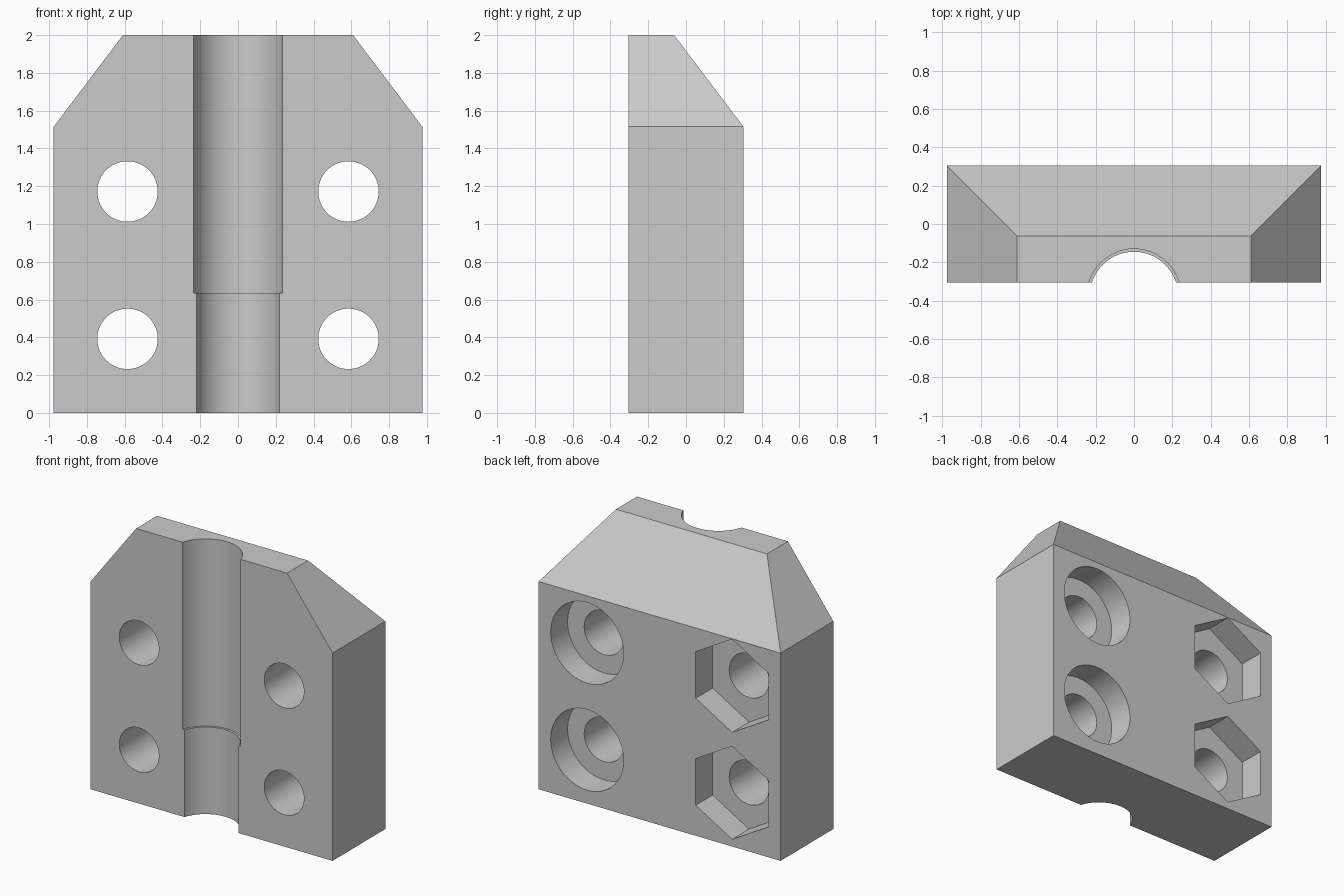
import bpy, bmesh, math

if "Cube" in bpy.data.objects:
    bpy.data.objects.remove(bpy.data.objects["Cube"], do_unlink=True)

HALF_W, HALF_D, HEIGHT = 0.976, 0.304, 2.0
SHOULDER, TAPER = 1.515, 0.367       # height where the taper starts, inset at the top
HOLE_X, HOLE_Z, HOLE_R = 0.585, (0.392, 1.172), 0.16
POCKET_DEPTH, POCKET_R = 0.195, 0.294
GROOVE_Y, GROOVE_STEP = -0.375, 0.635

grey = bpy.data.materials.new("light_grey")
grey.use_nodes = True
colour = (0.6, 0.6, 0.6, 1)
grey.diffuse_color = colour
grey.node_tree.nodes["Principled BSDF"].inputs["Base Color"].default_value = colour


def make_body():
    """Block whose sides and back taper towards the top."""
    bm = bmesh.new()
    for z, inset in ((0, 0), (SHOULDER, 0), (HEIGHT, TAPER)):
        for side in (-1, 1):
            for y in (-HALF_D, HALF_D - inset):
                bm.verts.new((side * (HALF_W - inset), y, z))
    bmesh.ops.convex_hull(bm, input=bm.verts)
    bmesh.ops.dissolve_limit(bm, angle_limit=0.01, verts=bm.verts, edges=bm.edges)
    bmesh.ops.recalc_face_normals(bm, faces=bm.faces)
    mesh = bpy.data.meshes.new("clamp_block")
    bm.to_mesh(mesh)
    bm.free()
    obj = bpy.data.objects.new("clamp_block", mesh)
    bpy.context.collection.objects.link(obj)
    mesh.materials.append(grey)
    return obj


def cut(obj, sides, radius, length, location, along_y=True, spin=0):
    """Subtract a prism or cylinder running along y or z."""
    bpy.ops.mesh.primitive_cylinder_add(
        vertices=sides, radius=radius, depth=length, location=location,
        rotation=(math.pi / 2 if along_y else 0, spin, 0))
    cutter = bpy.context.object
    cutter.name = "cutter"
    cutter.hide_render = True
    cutter.data.materials.append(grey)
    mod = obj.modifiers.new("cut", "BOOLEAN")
    mod.operation, mod.solver, mod.object = "DIFFERENCE", "EXACT", cutter
    bpy.context.view_layer.objects.active = obj
    bpy.ops.object.modifier_apply(modifier=mod.name)
    bpy.data.objects.remove(cutter, do_unlink=True)


block = make_body()

# Stepped rod groove down the front
cut(block, 128, 0.23, 1.0, (0, GROOVE_Y, 0.4), along_y=False)
cut(block, 128, 0.245, 2.0, (0, GROOVE_Y, GROOVE_STEP + 1.0), along_y=False)

# Bolt holes, with round pockets on the left and hexagonal nut pockets on the right
pocket_y = HALF_D - POCKET_DEPTH + 0.25
for z in HOLE_Z:
    cut(block, 64, POCKET_R, 0.5, (HOLE_X, pocket_y, z))
    cut(block, 6, POCKET_R / math.cos(math.pi / 6), 0.5, (-HOLE_X, pocket_y, z))
    for side in (-1, 1):
        cut(block, 64, HOLE_R, 1.0, (side * HOLE_X, 0, z))

# Smooth round walls, crisp edges
bpy.ops.object.select_all(action="DESELECT")
block.select_set(True)
bpy.context.view_layer.objects.active = block
bpy.ops.object.shade_smooth_by_angle(angle=math.radians(30))
